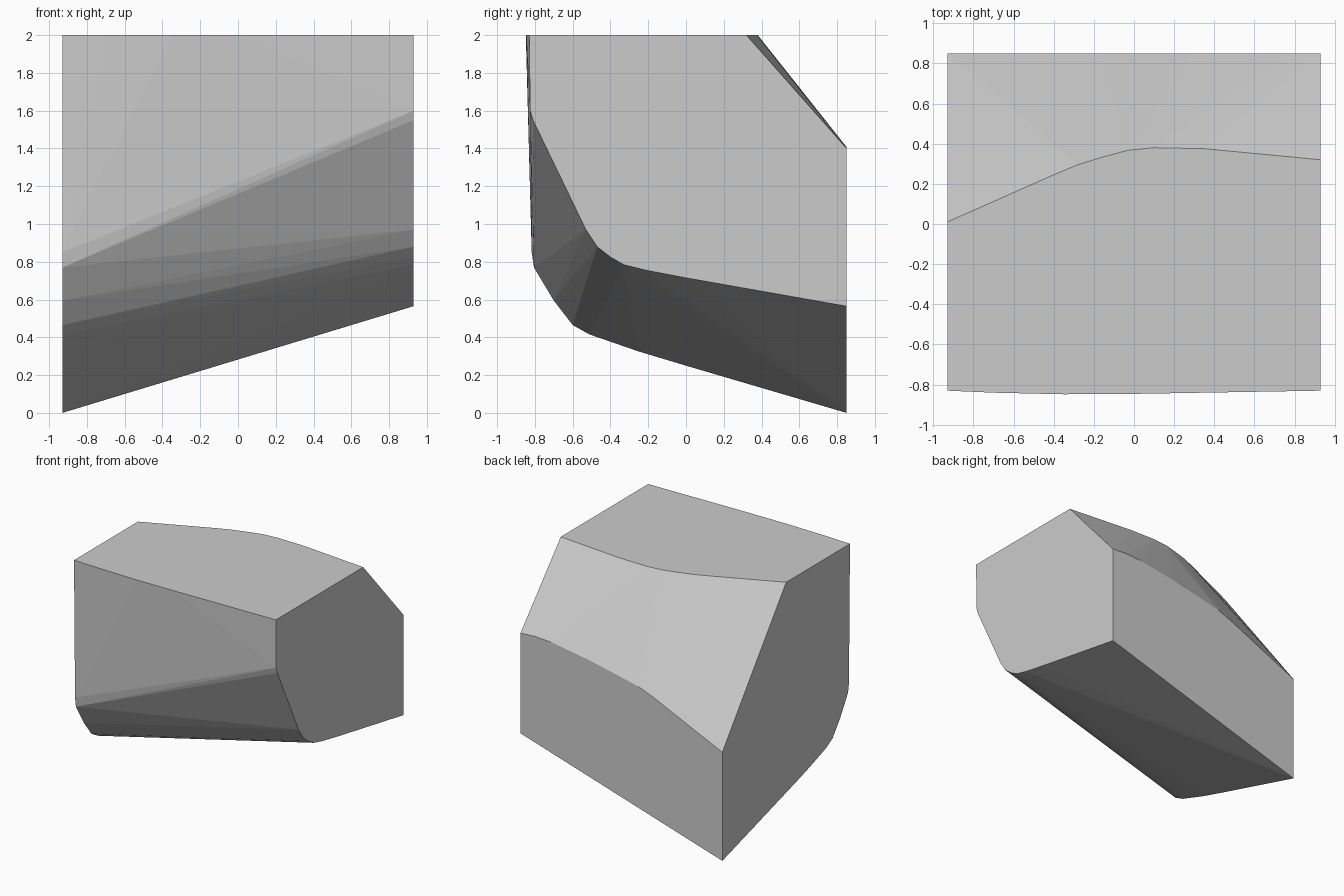
import bpy
import bmesh

cube = bpy.data.objects.get("Cube")
if cube:
    bpy.data.objects.remove(cube)

HALF_X, BACK, TOP = 0.93, 0.85, 2.0

# End outlines (y, z), running from the front top down and round to the back
left_end = [(-0.83, TOP), (-0.825, 1.6), (-0.81, 1.55), (-0.53, 0.97),
            (-0.47, 0.88), (-0.4, 0.825), (-0.33, 0.785), (-0.22, 0.757),
            (0, 0.715), (BACK, 0.565)]
right_end = [(-0.83, TOP), (-0.817, 0.85), (-0.805, 0.77), (-0.7, 0.595),
             (-0.65, 0.53), (-0.6, 0.465), (-0.51, 0.415), (-0.25, 0.325),
             (0, 0.25), (BACK, 0)]

# Curved edges: front rim (x, y), rear rim (x, y), top of the back wall (x, z)
front_rim = [(-0.7, -0.84), (-0.35, -0.848), (0, -0.846), (0.5, -0.837)]
rear_rim = [(-HALF_X, 0.01), (-0.4, 0.245), (-0.28, 0.295), (-0.15, 0.335),
            (-0.03, 0.367), (0.1, 0.38), (0.35, 0.375), (HALF_X, 0.32)]
back_rim = [(-HALF_X, 0.905), (-0.3, 1.19), (-0.16, 1.245), (0.3, 1.345),
            (0.65, 1.4), (0.8, 1.408), (HALF_X, 1.4)]

points = [(HALF_X, y, z) for y, z in left_end]
points += [(-HALF_X, y, z) for y, z in right_end]
points += [(x, y, TOP) for x, y in front_rim + rear_rim]
points += [(x, BACK, z) for x, z in back_rim]

# Skin the outlines with a convex faceted shell
bm = bmesh.new()
for p in points:
    bm.verts.new(p)
hull = bmesh.ops.convex_hull(bm, input=bm.verts)
loose = {g for g in hull["geom_interior"] + hull["geom_unused"]
         if isinstance(g, bmesh.types.BMVert)}
bmesh.ops.delete(bm, geom=list(loose), context="VERTS")
bmesh.ops.dissolve_limit(bm, angle_limit=0.002, verts=bm.verts, edges=bm.edges)
bmesh.ops.recalc_face_normals(bm, faces=bm.faces)
mesh = bpy.data.meshes.new("faceted_block")
bm.to_mesh(mesh)
bm.free()

block = bpy.data.objects.new("faceted_block", mesh)
bpy.context.collection.objects.link(block)

# Plain grey finish
grey = bpy.data.materials.new("light_grey")
grey.use_nodes = True
colour = (0.6, 0.6, 0.6, 1)
grey.diffuse_color = colour
grey.node_tree.nodes["Principled BSDF"].inputs["Base Color"].default_value = colour
mesh.materials.append(grey)
